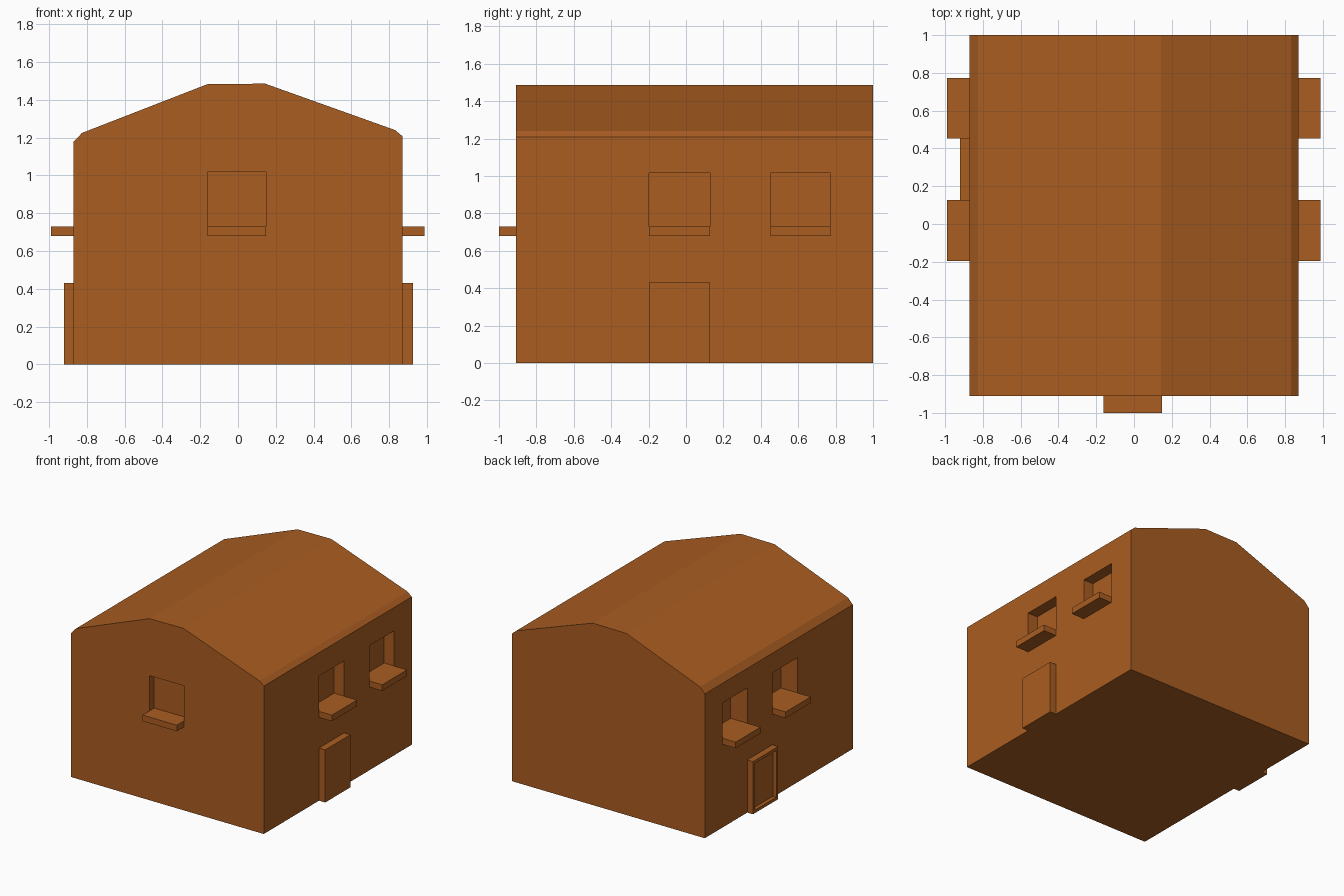
import bpy, bmesh

if "Cube" in bpy.data.objects:
    bpy.data.objects.remove(bpy.data.objects["Cube"])

mat = bpy.data.materials.new("brown_clay")
mat.diffuse_color = (0.40, 0.11, 0.015, 1)
mat.use_nodes = True
mat.node_tree.nodes["Principled BSDF"].inputs["Base Color"].default_value = mat.diffuse_color


def make_object(name, bm):
    bmesh.ops.recalc_face_normals(bm, faces=bm.faces[:])
    mesh = bpy.data.meshes.new(name)
    bm.to_mesh(mesh)
    bm.free()
    mesh.materials.append(mat)
    obj = bpy.data.objects.new(name, mesh)
    bpy.context.collection.objects.link(obj)
    return obj


def add_box(bm, x, y, z):
    verts = bmesh.ops.create_cube(bm, size=1)["verts"]
    for v in verts:
        v.co = [r[0] if c < 0 else r[1] for c, r in zip(v.co, (x, y, z))]


def box(name, x, y, z):
    bm = bmesh.new()
    add_box(bm, x, y, z)
    return make_object(name, bm)


WALL, FRONT, BACK = 0.87, -0.91, 1.0
SILL_BOTTOM, SILL_TOP, WINDOW_TOP = 0.68, 0.73, 1.017
SIDE_WINDOWS = [(-0.197, 0.127), (0.452, 0.772)]
FRONT_WINDOW = (-0.162, 0.147)

# House body: gable profile extruded from front to back
profile = [(-WALL, 0), (WALL, 0), (WALL, 1.208), (0.832, 1.24), (0.143, 1.486),
           (-0.162, 1.483), (-0.826, 1.225), (-WALL, 1.178)]
bm = bmesh.new()
face = bm.faces.new([bm.verts.new((x, FRONT, z)) for x, z in profile])
ext = bmesh.ops.extrude_face_region(bm, geom=[face])["geom"]
bmesh.ops.translate(bm, vec=(0, BACK - FRONT, 0),
                    verts=[g for g in ext if isinstance(g, bmesh.types.BMVert)])
body = make_object("house_body", bm)

# Window recesses cut into the walls
bm = bmesh.new()
heights = (SILL_TOP, WINDOW_TOP)
for y in SIDE_WINDOWS:
    add_box(bm, (WALL - 0.09, WALL + 0.1), y, heights)
    add_box(bm, (-WALL - 0.1, -WALL + 0.15), y, heights)
add_box(bm, FRONT_WINDOW, (FRONT - 0.1, FRONT + 0.06), heights)
cutter = make_object("window_cutter", bm)
cutter.hide_render = True
mod = body.modifiers.new("windows", "BOOLEAN")
mod.operation = "DIFFERENCE"
mod.solver = "EXACT"
mod.object = cutter
bpy.context.view_layer.objects.active = body
bpy.ops.object.modifier_apply(modifier=mod.name)
bpy.data.objects.remove(cutter)

# Window sills
for i, y in enumerate(SIDE_WINDOWS):
    box(f"right_sill_{i + 1}", (WALL, 0.987), y, (SILL_BOTTOM, SILL_TOP))
    box(f"left_sill_{i + 1}", (-0.99, -WALL), y, (SILL_BOTTOM, SILL_TOP))
box("front_sill", FRONT_WINDOW, (-1.0, FRONT), (SILL_BOTTOM, SILL_TOP))

# Plain door on the right
box("right_door", (WALL, 0.926), (-0.197, 0.127), (0, 0.43))

# Framed door on the left with a sunken panel
bm = bmesh.new()
add_box(bm, (-0.922, -WALL), (0.127, 0.452), (0, 0.43))
bmesh.ops.recalc_face_normals(bm, faces=bm.faces[:])
outer = min(bm.faces, key=lambda f: f.calc_center_median().x)
bmesh.ops.inset_region(bm, faces=[outer], thickness=0.035)
panel = bmesh.ops.extrude_face_region(bm, geom=[outer])["geom"]
bmesh.ops.translate(bm, vec=(0.03, 0, 0),
                    verts=[g for g in panel if isinstance(g, bmesh.types.BMVert)])
if outer.is_valid:
    bmesh.ops.delete(bm, geom=[outer], context="FACES_ONLY")
make_object("left_door", bm)
